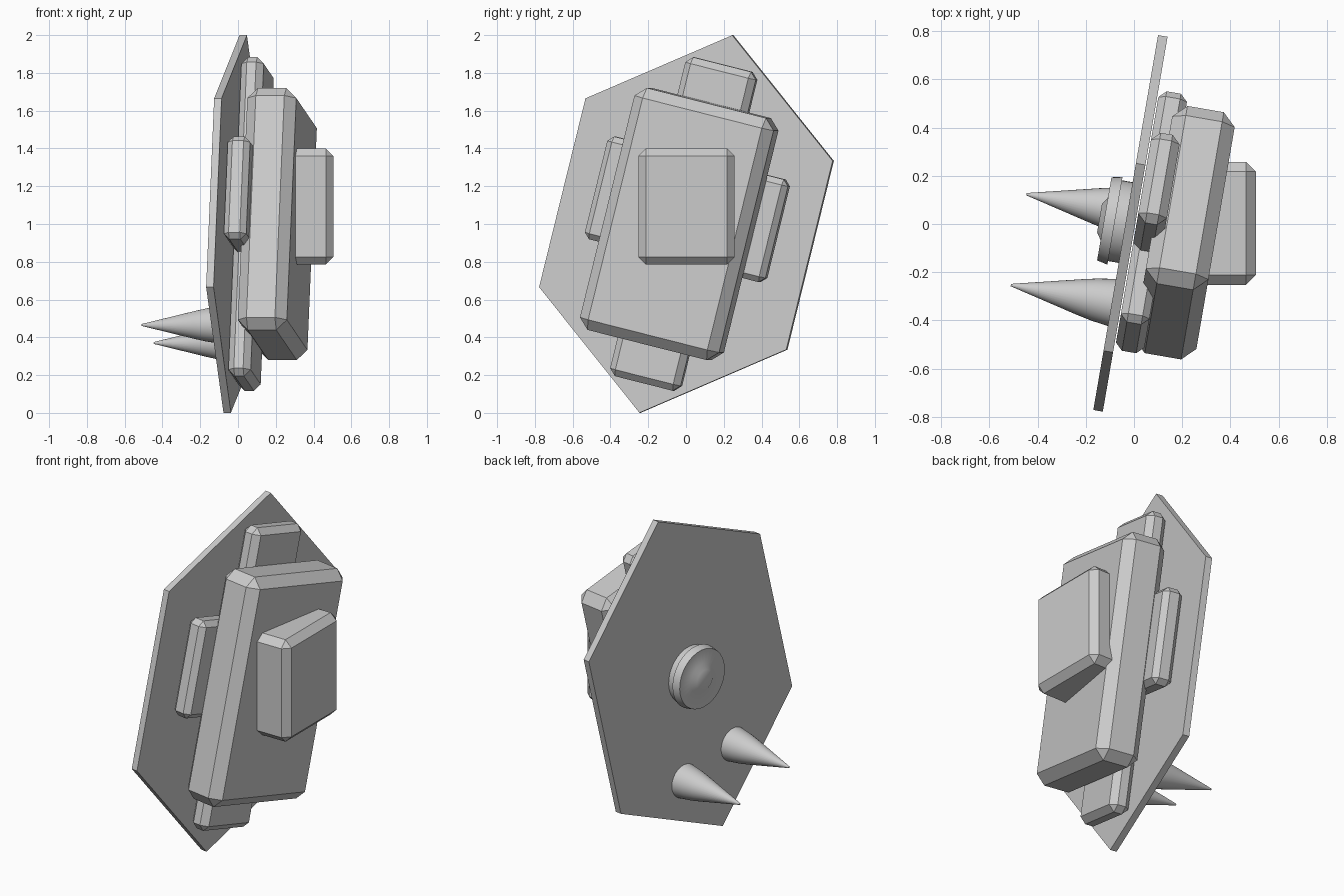
import bpy, bmesh, math
from mathutils import Matrix

if "Cube" in bpy.data.objects:
    bpy.data.objects.remove(bpy.data.objects["Cube"])

grey = bpy.data.materials.new("light_grey")
grey.use_nodes = True
grey.diffuse_color = (0.6, 0.6, 0.6, 1)
grey.node_tree.nodes["Principled BSDF"].inputs["Base Color"].default_value = grey.diffuse_color

# Shared tilted frame: local x points out of the plate, z along its length
FRAME = (Matrix.Translation((0, 0, 1)) @ Matrix.Rotation(math.radians(-9.8), 4, "Z")
         @ Matrix.Rotation(math.radians(-14), 4, "X"))


def finish(name, bm, matrix, smooth=30):
    bmesh.ops.recalc_face_normals(bm, faces=bm.faces)
    mesh = bpy.data.meshes.new(name)
    bm.to_mesh(mesh)
    bm.free()
    mesh.materials.append(grey)
    ob = bpy.data.objects.new(name, mesh)
    bpy.context.collection.objects.link(ob)
    ob.matrix_world = matrix
    bpy.ops.object.select_all(action="DESELECT")
    ob.select_set(True)
    bpy.context.view_layer.objects.active = ob
    bpy.ops.object.shade_smooth_by_angle(angle=math.radians(smooth))
    return ob


def block(name, lo, hi, bevel, matrix=FRAME):
    """Chamfered box between two corners."""
    bm = bmesh.new()
    bmesh.ops.create_cube(bm, size=1)
    for v in bm.verts:
        v.co = [h if c > 0 else l for c, l, h in zip(v.co, lo, hi)]
    bmesh.ops.bevel(bm, geom=bm.edges[:], offset=bevel, segments=1,
                    affect="EDGES", profile=0.5)
    return finish(name, bm, matrix)


def lathe(name, profile, y=0, z=0, sides=32):
    """Spin (x, radius) pairs around the local x axis."""
    bm = bmesh.new()
    rings = []
    for x, r in profile:
        rings.append([bm.verts.new((x, y + r * math.cos(a), z + r * math.sin(a)))
                      for a in (2 * math.pi * i / sides for i in range(sides))])
    for a, b in zip(rings, rings[1:]):
        for i in range(sides):
            j = (i + 1) % sides
            bm.faces.new((a[i], a[j], b[j], b[i]))
    bm.faces.new(rings[0])
    bm.faces.new(rings[-1])
    return finish(name, bm, FRAME, 40)


# Stretched hexagonal back plate
bm = bmesh.new()
hexagon = [bm.verts.new((-0.035, 0.79 * math.sin(a), 1.03 * math.cos(a)))
           for a in (math.pi * i / 3 for i in range(6))]
base = bm.faces.new(hexagon)
ext = bmesh.ops.extrude_face_region(bm, geom=[base])
for v in ext["geom"]:
    if isinstance(v, bmesh.types.BMVert):
        v.co.x += 0.04
finish("hexagonal_plate", bm, FRAME)

# Stacked blocks on the outer side
block("long_strip", (0.01, -0.195, -0.87), (0.13, 0.195, 0.87), 0.035)
block("cross_strip", (0.01, -0.5, -0.2), (0.13, 0.5, 0.36), 0.03)
block("main_block", (0.08, -0.385, -0.66), (0.343, 0.385, 0.66), 0.055)
block("upright_block", (0.25, -0.252, 0.785), (0.505, 0.258, 1.40), 0.04, Matrix.Identity(4))

# Round mount and two flared spikes on the inner side
lathe("round_mount", [(-0.03, 0.17), (-0.08, 0.17), (-0.08, 0.185), (-0.125, 0.175),
                      (-0.125, 0.09), (-0.145, 0.06)])
for side, label in ((-1, "front"), (1, "back")):
    lathe(label + "_spike", [(-0.46, 0.005), (-0.17, 0.075), (-0.11, 0.088), (-0.03, 0.1)],
          y=side * 0.197, z=-0.6)
